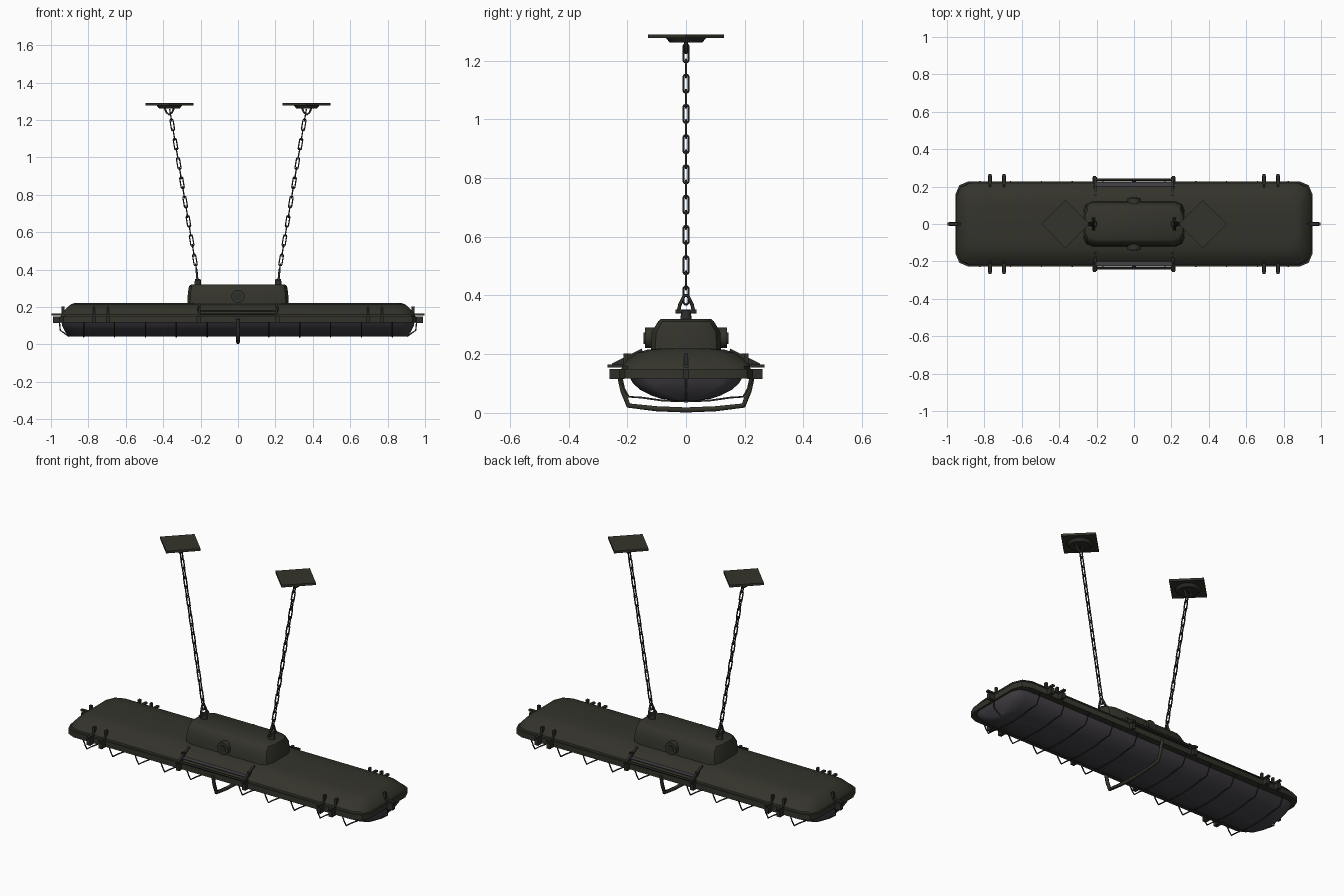
import bpy, bmesh, math
from mathutils import Vector, Matrix

if "Cube" in bpy.data.objects:
    bpy.data.objects.remove(bpy.data.objects["Cube"])


def material(name, rgb):
    m = bpy.data.materials.new(name)
    m.diffuse_color = (*rgb, 1)
    m.use_nodes = True
    m.node_tree.nodes["Principled BSDF"].inputs["Base Color"].default_value = m.diffuse_color
    return m


OLIVE = material("olive paint", (0.034, 0.034, 0.025))
METAL = material("dark metal", (0.026, 0.026, 0.022))
GLASS = material("smoky glass", (0.058, 0.053, 0.062))


def finish(name, bm, mat, smooth=None):
    bmesh.ops.recalc_face_normals(bm, faces=bm.faces[:])
    me = bpy.data.meshes.new(name)
    bm.to_mesh(me)
    bm.free()
    me.materials.append(mat)
    ob = bpy.data.objects.new(name, me)
    bpy.context.collection.objects.link(ob)
    if smooth:
        bpy.ops.object.select_all(action='DESELECT')
        ob.select_set(True)
        bpy.context.view_layer.objects.active = ob
        bpy.ops.object.shade_smooth_by_angle(angle=math.radians(smooth))
    return ob


def loft(name, rings, mat, cut, smooth=30):
    """Stack of rounded rectangles: (z, half x, half y); cut = corner size."""
    bm = bmesh.new()
    loops = []
    for z, hx, hy in rings:
        c = min(cut, hy * 0.8)
        loop = []
        for q, (sx, sy) in enumerate([(1, 1), (-1, 1), (-1, -1), (1, -1)]):
            pts = [(hx, hy - c), (hx - c * 0.3, hy - c * 0.3), (hx - c, hy)]
            for x, y in (pts if q % 2 == 0 else pts[::-1]):
                loop.append(bm.verts.new((sx * x, sy * y, z)))
        loops.append(loop)
    n = len(loops[0])
    for a, b in zip(loops, loops[1:]):
        for i in range(n):
            bm.faces.new((a[i], a[(i + 1) % n], b[(i + 1) % n], b[i]))
    bm.faces.new(loops[0])
    bm.faces.new(loops[-1])
    return finish(name, bm, mat, smooth)


def add_box(bm, center, size, rot=Matrix()):
    m = rot @ Matrix.Translation(center) @ Matrix.Diagonal((*size, 1))
    bmesh.ops.create_cube(bm, size=1, matrix=m)


def cylinder(name, center, r1, r2, depth, mat, rot=Matrix(), n=20):
    bm = bmesh.new()
    bmesh.ops.create_cone(bm, cap_ends=True, segments=n, radius1=r1, radius2=r2,
                          depth=depth, matrix=Matrix.Translation(center) @ rot)
    return finish(name, bm, mat, 40)


def wires(name, paths, r, mat, closed=False):
    """Round wire swept along one or more paths."""
    cu = bpy.data.curves.new(name, 'CURVE')
    cu.dimensions = '3D'
    cu.bevel_depth = r
    cu.bevel_resolution = 1
    cu.use_fill_caps = True
    for path in paths:
        s = cu.splines.new('POLY')
        s.points.add(len(path) - 1)
        for p, v in zip(s.points, path):
            p.co = (*v, 1)
        s.use_cyclic_u = closed
    cu.materials.append(mat)
    ob = bpy.data.objects.new(name, cu)
    bpy.context.collection.objects.link(ob)
    bpy.ops.object.select_all(action='DESELECT')
    ob.select_set(True)
    bpy.context.view_layer.objects.active = ob
    bpy.ops.object.convert(target='MESH')


# Main lamp body: housing, rim, lens
loft("housing", [(0.145, 0.95, 0.22), (0.16, 0.945, 0.218), (0.185, 0.925, 0.195),
                 (0.205, 0.905, 0.165), (0.216, 0.89, 0.13), (0.22, 0.875, 0.08)], OLIVE, 0.07)
loft("rim", [(0.118, 0.955, 0.228), (0.15, 0.955, 0.228)], OLIVE, 0.07)
loft("lens", [(0.125, 0.945, 0.195), (0.10, 0.94, 0.18), (0.078, 0.93, 0.155),
              (0.06, 0.92, 0.12), (0.048, 0.912, 0.085), (0.041, 0.905, 0.04)], GLASS, 0.06, 45)

# Top control box with side cable glands
loft("top_box", [(0.205, 0.272, 0.12), (0.275, 0.268, 0.117), (0.312, 0.262, 0.095),
                 (0.32, 0.25, 0.085)], OLIVE, 0.05)
for s, side in ((-1, "front"), (1, "back")):
    rot = Matrix.Rotation(math.pi / 2, 4, 'X')
    cylinder(side + "_gland", (0, s * 0.122, 0.256), 0.035, 0.035, 0.036, OLIVE, rot)
    cylinder(side + "_gland_cap", (0, s * 0.124, 0.254), 0.02, 0.02, 0.04, METAL, rot)

    # Hinge rod and sloped panel along the middle of each long side
    bm = bmesh.new()
    add_box(bm, (0, s * 0.212, 0.178), (0.4, 0.026, 0.004),
            Matrix.Translation((0, 0, 0)))
    finish(side + "_hinge_panel", bm, GLASS)
    wires(side + "_hinge_rod", [[(-0.205, s * 0.236, 0.163), (0.205, s * 0.236, 0.163)]], 0.006, METAL)
    bm = bmesh.new()
    for x in (-0.206, 0.206):
        tri = [bm.verts.new((x - 0.006, s * y, z)) for y, z in
               ((0.14, 0.16), (0.252, 0.16), (0.252, 0.168), (0.15, 0.219))]
        ext = bmesh.ops.extrude_face_region(bm, geom=[bm.faces.new(tri)])
        bmesh.ops.translate(bm, vec=(0.012, 0, 0),
                            verts=[v for v in ext["geom"] if isinstance(v, bmesh.types.BMVert)])
    finish(side + "_hinge_fins", bm, METAL)

# Clamps around the rim, each built facing +y and turned into place
bm = bmesh.new()


def clamp(x, reach, rot):
    add_box(bm, (x, reach - 0.02, 0.132), (0.022, 0.04, 0.034), rot)
    add_box(bm, (x, reach - 0.03, 0.16), (0.016, 0.075, 0.01), rot)
    add_box(bm, (x, reach - 0.055, 0.182), (0.012, 0.016, 0.04), rot)


for a in (0, math.pi):
    for x in (-0.77, -0.695, 0.695, 0.77, -0.21, 0.21):
        clamp(x, 0.26 if abs(x) > 0.3 else 0.25, Matrix.Rotation(a, 4, 'Z'))
    clamp(0, 0.99, Matrix.Rotation(a + math.pi / 2, 4, 'Z'))
finish("rim_clamps", bm, METAL)

# Thin guard wires crossing the lens, and hoops at both ends
half = [(0.228, 0.12), (0.212, 0.085), (0.195, 0.055), (0.15, 0.052), (0.08, 0.042)]
prof = [(-y, z) for y, z in half] + [(0, 0.039)] + half[::-1]
wires("guard_wires", [[(i * 0.165, y, z) for y, z in prof]
                      for i in range(-5, 6) if i != 0], 0.0035, METAL)
wires("end_guards", [[(s * 0.955, 0, 0.12), (s * 0.95, 0, 0.075), (s * 0.905, 0, 0.043)]
                     for s in (-1, 1)], 0.004, METAL)

# Central guard strap below the lens
half = [(0.228, 0.135), (0.215, 0.075), (0.196, 0.025), (0.10, 0.014)]
prof = [(-y, z) for y, z in half] + [(0, 0.010)] + half[::-1]
wires("guard_strap", [[(0, y, z) for y, z in prof]], 0.01, OLIVE)


def link(center, axis, side, length, width):
    """Oval chain link path in the plane of axis and side."""
    pts = []
    for i in range(12):
        t = math.tau * (i + 0.5) / 12
        off = math.copysign(length / 2 - width / 2, math.sin(t))
        pts.append(center + axis * (off + math.sin(t) * width / 2) + side * (math.cos(t) * width / 2))
    return pts


# Hanging chains, ceiling plates and shackles on both sides
for s, side in ((-1, "left"), (1, "right")):
    low, high = Vector((s * 0.222, 0, 0.40)), Vector((s * 0.36, 0, 1.225))
    axis = (high - low).normalized()
    flat = axis.cross(Vector((0, 1, 0)))
    links = [link(low.lerp(high, i / 16), axis, flat if i % 2 else Vector((0, 1, 0)), 0.062, 0.017)
             for i in range(17)]
    wires(side + "_chain", links, 0.0038, METAL, True)

    bm = bmesh.new()
    add_box(bm, (0, 0, 0), (0.182, 0.182, 0.013),
            Matrix.Translation((s * 0.367, 0, 1.283)) @ Matrix.Rotation(math.pi / 4, 4, 'Z'))
    finish(side + "_ceiling_plate", bm, OLIVE)
    cylinder(side + "_ceiling_disc", (s * 0.367, 0, 1.269), 0.055, 0.068, 0.016, METAL)
    wires(side + "_ceiling_hook", [[(s * 0.392, 0, 1.265), (s * 0.383, 0, 1.24), (s * 0.368, 0, 1.228),
                                    (s * 0.352, 0, 1.24), (s * 0.342, 0, 1.265)]], 0.006, METAL)

    # Shackle: foot, pin and triangular loop
    cylinder(side + "_shackle_foot", (s * 0.215, 0, 0.33), 0.02, 0.016, 0.04, METAL, n=10)
    wires(side + "_shackle_pin", [[(s * 0.217, -0.036, 0.345), (s * 0.217, 0.036, 0.345)]], 0.008, METAL)
    wires(side + "_shackle_loop", [[(s * 0.217, -0.026, 0.345), (s * 0.219, -0.021, 0.368),
                                    (s * 0.222, -0.006, 0.40), (s * 0.222, 0.006, 0.40),
                                    (s * 0.219, 0.021, 0.368), (s * 0.217, 0.026, 0.345)]], 0.006, METAL)
